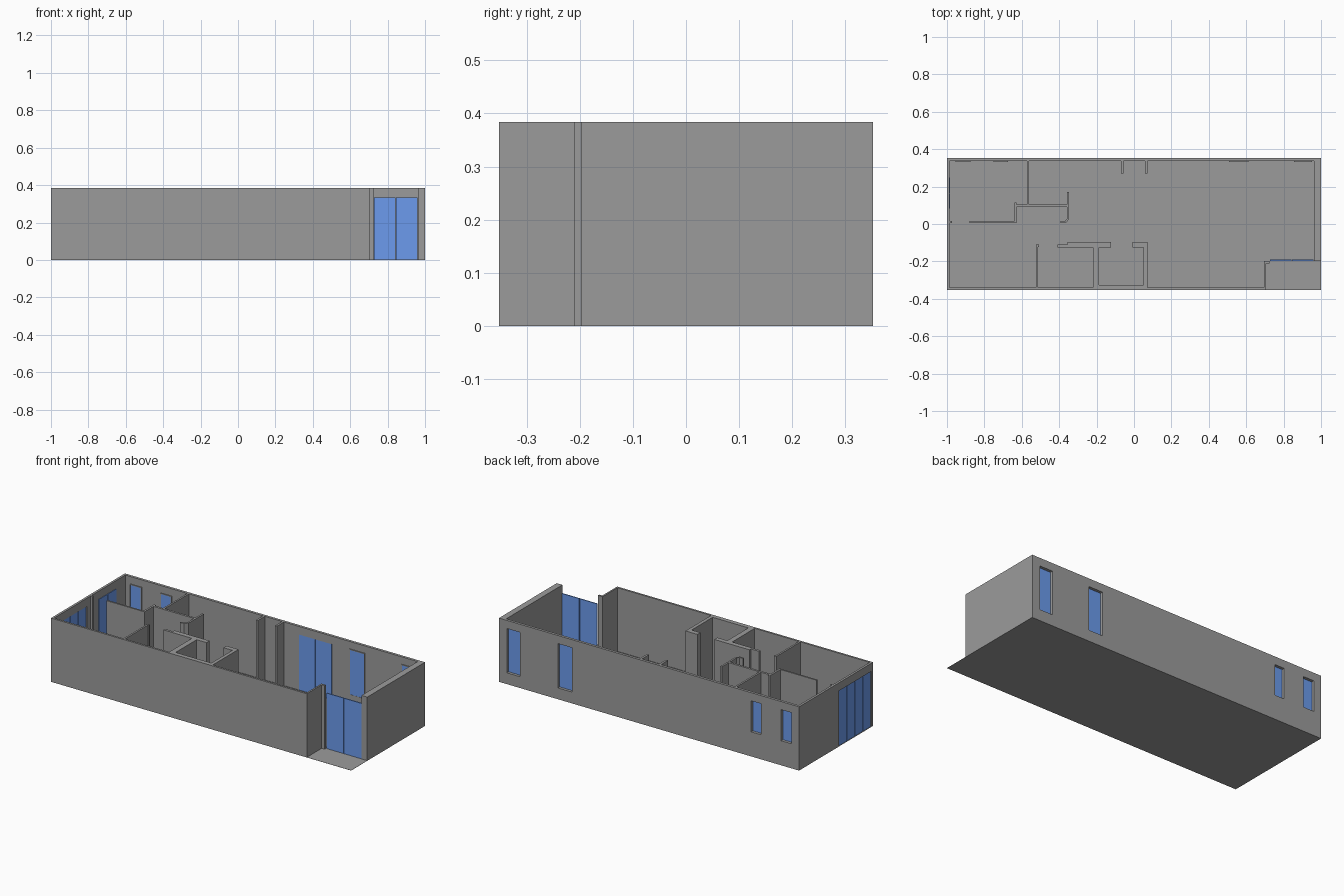
import bpy
import bmesh
from mathutils import Vector

if "Cube" in bpy.data.objects:
    bpy.data.objects.remove(bpy.data.objects["Cube"])

HALF_Y = 0.352
FLOOR = 0.001
TOP = 0.384
HEAD = 0.335      # top of every door and window
INNER_Y = 0.336   # inside face of the back wall
INNER_X = -0.986  # inside face of the end wall


def make_material(name, color):
    mat = bpy.data.materials.new(name)
    mat.use_nodes = True
    mat.diffuse_color = color
    mat.node_tree.nodes["Principled BSDF"].inputs["Base Color"].default_value = color
    return mat


glass = make_material("blue_glass", (0.15, 0.33, 0.85, 1))
plaster = make_material("grey_plaster", (0.33, 0.33, 0.33, 1))


def prism(name, outline, z0=FLOOR, z1=TOP, material=plaster):
    """Extrude a plan outline upward into a solid."""
    bm = bmesh.new()
    face = bm.faces.new([bm.verts.new((x, y, z0)) for x, y in outline])
    up = bmesh.ops.extrude_face_region(bm, geom=[face])
    verts = [v for v in up["geom"] if isinstance(v, bmesh.types.BMVert)]
    bmesh.ops.translate(bm, verts=verts, vec=Vector((0, 0, z1 - z0)))
    bmesh.ops.recalc_face_normals(bm, faces=bm.faces)
    mesh = bpy.data.meshes.new(name)
    bm.to_mesh(mesh)
    bm.free()
    mesh.materials.append(material)
    obj = bpy.data.objects.new(name, mesh)
    bpy.context.collection.objects.link(obj)
    return obj


def box(name, x0, x1, y0, y1, z0=FLOOR, z1=TOP, material=plaster):
    return prism(name, [(x0, y0), (x1, y0), (x1, y1), (x0, y1)], z0, z1, material)


def cut(target, *bounds):
    """Cut a box-shaped opening and discard the cutter."""
    cutter = box("opening_cutter", *bounds)
    cutter.hide_render = True
    mod = target.modifiers.new("opening", "BOOLEAN")
    mod.operation = "DIFFERENCE"
    mod.solver = "EXACT"
    mod.object = cutter
    bpy.context.view_layer.objects.active = target
    bpy.ops.object.modifier_apply(modifier=mod.name)
    bpy.data.objects.remove(cutter)


def panes(name, start, end, count, across, along_x):
    """A row of door panes separated by fine gaps."""
    step = (end - start) / count
    for i in range(count):
        a = start + i * step + 0.002
        b = start + (i + 1) * step - 0.002
        span = (a, b, *across) if along_x else (*across, a, b)
        box(f"{name}_{i + 1}", *span, FLOOR, HEAD, glass)


# Floor slab, including the porch
box("floor", -1, 1, -HALF_Y, HALF_Y, 0, FLOOR)

# Outer walls as one ring, open at the porch door
outer_walls = prism("outer_walls", [
    (1, -0.198), (1, HALF_Y), (-1, HALF_Y), (-1, -HALF_Y), (0.705, -HALF_Y),
    (0.705, -0.21), (0.725, -0.21), (0.725, -0.198), (0.695, -0.198),
    (0.695, -0.34), (INNER_X, -0.34), (INNER_X, INNER_Y), (0.962, INNER_Y),
    (0.962, -0.198)])

# Back windows: left edge, right edge, sill height
windows = {
    "small_window_outer": (-0.95, -0.88, 0.148),
    "small_window_inner": (-0.745, -0.68, 0.148),
    "tall_window_inner": (0.513, 0.607, 0.068),
    "tall_window_outer": (0.86, 0.948, 0.068),
}
for name, (x0, x1, sill) in windows.items():
    opening = (x0, x1, INNER_Y - 0.03, HALF_Y + 0.02, sill, HEAD)
    cut(outer_walls, *opening)
    frame = box(f"{name}_frame", x0 - 0.005, x1 + 0.005, INNER_Y - 0.005, INNER_Y,
                sill - 0.005, HEAD + 0.005)
    cut(frame, *opening)
    box(name, x0, x1, INNER_Y - 0.004, INNER_Y - 0.001, sill, HEAD, glass)

# Four-pane door in the end wall
cut(outer_walls, -1.02, INNER_X + 0.02, -0.338, -0.03, FLOOR, HEAD)
panes("end_door_pane", -0.338, -0.03, 4, (-0.995, -0.989), False)

# Porch door, plus the doors on the inner wall faces
panes("porch_door_pane", 0.725, 0.962, 2, (-0.197, -0.191), True)
cut(outer_walls, 0.17, 0.39, INNER_Y - 0.02, INNER_Y + 0.006, FLOOR, HEAD)
panes("back_door_pane", 0.17, 0.39, 2, (INNER_Y + 0.001, INNER_Y + 0.005), True)
panes("bedroom_door_pane", 0.08, 0.25, 2, (INNER_X, INNER_X + 0.003), False)

# Rear-room partitions
prism("rear_partition", [
    (-0.88, 0.006), (-0.628, 0.006), (-0.628, 0.092), (-0.358, 0.092),
    (-0.358, 0.03), (-0.368, 0.016), (-0.392, 0.016), (-0.392, 0.006),
    (-0.364, 0.006), (-0.347, 0.026), (-0.347, 0.17), (-0.358, 0.17),
    (-0.358, 0.105), (-0.628, 0.105), (-0.628, 0.115), (-0.64, 0.115),
    (-0.64, 0.016), (-0.88, 0.016)])
box("rear_cross_wall", -0.573, -0.562, 0.105, INNER_Y)
box("end_wall_stub", INNER_X, -0.974, 0.006, 0.016)
for name, x in (("left", 0.058), ("right", -0.069)):
    box(f"back_wall_stub_{name}", x, x + 0.013, 0.27, INNER_Y)

# Front-room partitions
prism("front_cross_wall", [
    (-0.525, -0.34), (-0.514, -0.34), (-0.514, -0.122), (-0.508, -0.122),
    (-0.508, -0.11), (-0.525, -0.11)])
prism("front_partition", [
    (-0.22, -0.34), (0.071, -0.34), (0.071, -0.096), (-0.008, -0.096),
    (-0.008, -0.125), (0.05, -0.125), (0.05, -0.325), (-0.188, -0.325),
    (-0.188, -0.125), (-0.122, -0.125), (-0.122, -0.096), (-0.355, -0.096),
    (-0.355, -0.11), (-0.41, -0.11), (-0.41, -0.125), (-0.22, -0.125)])
